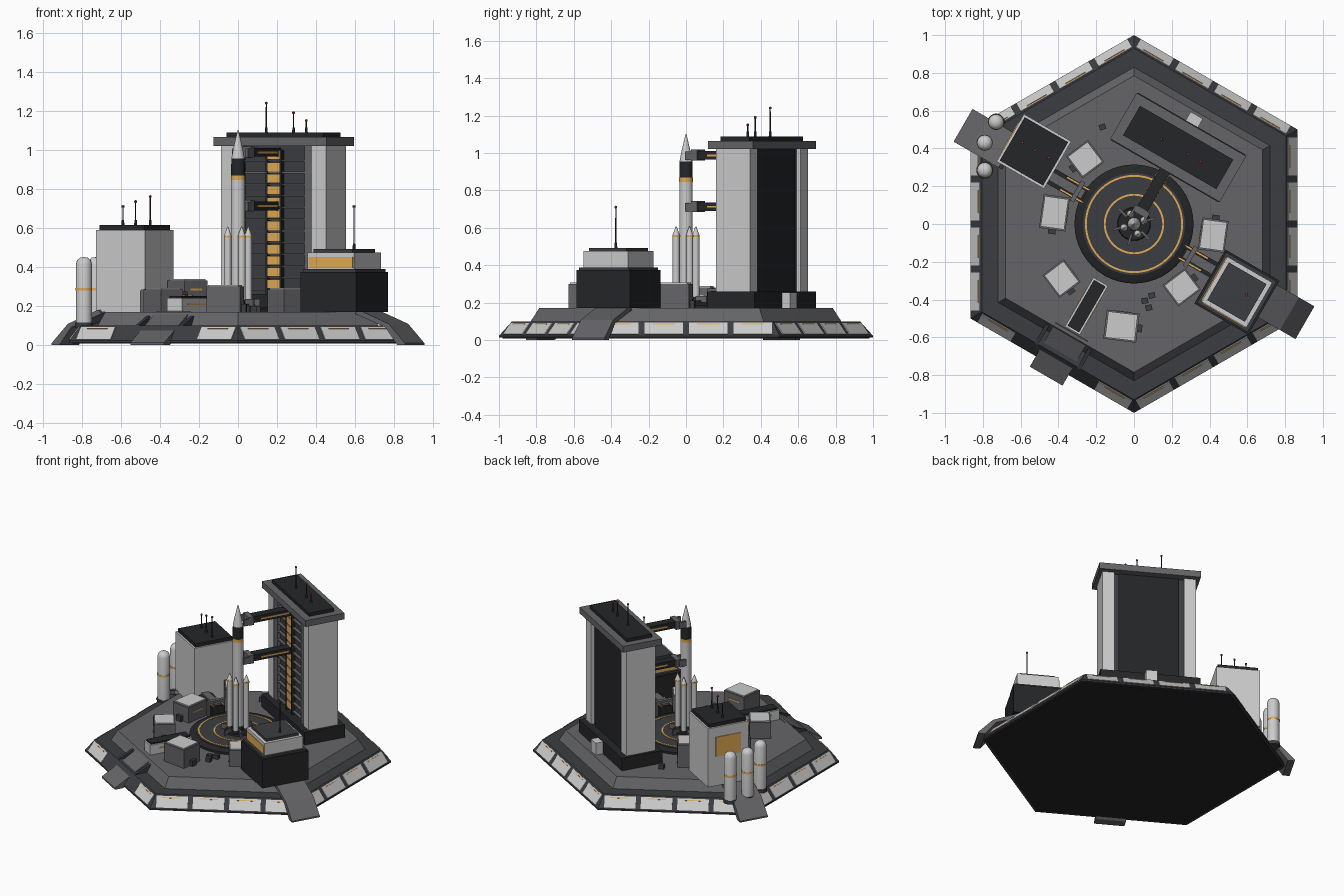
import bpy, bmesh
from math import sin, cos, pi, radians

if "Cube" in bpy.data.objects:
    bpy.data.objects.remove(bpy.data.objects["Cube"])


def material(name, r, g, b):
    m = bpy.data.materials.new(name)
    m.diffuse_color = (r, g, b, 1)
    m.use_nodes = True
    m.node_tree.nodes["Principled BSDF"].inputs["Base Color"].default_value = m.diffuse_color
    return m


LIGHT = material("light_grey", .52, .52, .51)
MID = material("mid_grey", .13, .13, .14)
DARK = material("dark_grey", .045, .047, .052)
BLACK = material("near_black", .018, .019, .021)
ORANGE = material("amber", .75, .40, .09)
RED = material("red", .5, .03, .05)


def finish(name, bm, mat, smooth=False):
    bmesh.ops.remove_doubles(bm, verts=bm.verts, dist=1e-5)
    bmesh.ops.recalc_face_normals(bm, faces=bm.faces)
    me = bpy.data.meshes.new(name)
    bm.to_mesh(me)
    bm.free()
    me.materials.append(mat)
    ob = bpy.data.objects.new(name, me)
    bpy.context.collection.objects.link(ob)
    if smooth:
        bpy.ops.object.select_all(action='DESELECT')
        ob.select_set(True)
        bpy.context.view_layer.objects.active = ob
        bpy.ops.object.shade_smooth_by_angle(angle=radians(35))
    return ob


def lathe(name, profile, mat, x=0, y=0, n=20, closed=False, smooth=True):
    """Revolve (radius, z) points; first vertex column points to +y."""
    bm = bmesh.new()
    rings = [[bm.verts.new((x + r * cos(pi / 2 + 2 * pi * i / n), y + r * sin(pi / 2 + 2 * pi * i / n), z))
              for i in range(n)] for r, z in profile]
    pairs = list(zip(rings, rings[1:])) + ([(rings[-1], rings[0])] if closed else [])
    for a, b in pairs:
        for i in range(n):
            j = (i + 1) % n
            bm.faces.new((a[i], a[j], b[j], b[i]))
    return finish(name, bm, mat, smooth)


def extrude(name, angle, profile, t, width, mat):
    """Sweep a (radial, z) outline sideways, on a ray leaving the centre at an angle."""
    a = radians(angle)
    bm = bmesh.new()
    sides = []
    for s in (t - width / 2, t + width / 2):
        sides.append([bm.verts.new((r * cos(a) - s * sin(a), r * sin(a) + s * cos(a), z)) for r, z in profile])
    n = len(profile)
    for s in sides:
        bm.faces.new(s)
    for i in range(n):
        j = (i + 1) % n
        bm.faces.new((sides[0][i], sides[0][j], sides[1][j], sides[1][i]))
    return finish(name, bm, mat)


def box(name, angle, r, t, z0, z1, dr, dt, mat):
    p = [(r - dr / 2, z0), (r + dr / 2, z0), (r + dr / 2, z1), (r - dr / 2, z1)]
    return extrude(name, angle, p, t, dt, mat)


def antenna(x, y, z0, z1):
    lathe("antenna_foot", [(0, z0), (.008, z0), (.006, z0 + .03), (0, z0 + .03)], DARK, x, y, 8)
    lathe("antenna_mast", [(0, z0), (.004, z0), (.003, z1), (0, z1)], BLACK, x, y, 6)
    lathe("antenna_lamp", [(0, z1 - .008), (.007, z1 - .004), (.007, z1 + .004), (0, z1 + .008)], RED, x, y, 8)


# Hexagonal base and raised deck
lathe("base_rim", [(0, .012), (1, .012), (1, .022), (.93, .1), (0, .1)], DARK, n=6, smooth=False)
lathe("base_floor", [(0, .008), (.98, .008), (.98, .012), (0, .012)], BLACK, n=6, smooth=False)
lathe("deck", [(0, .1), (.83, .1), (.785, .17), (0, .17)], MID, n=6, smooth=False)

# Light panels with amber strips on the sloping rim
for side in range(0, 360, 60):
    for t in (-.357, -.119, .119, .357):
        if side == 240 and abs(t) < .2:
            continue
        extrude("rim_panel", side, [(.866, .031), (.817, .094), (.812, .09), (.855, .03)], t, .205, LIGHT)
        extrude("rim_strip", side, [(.829, .084), (.826, .088), (.82, .084), (.823, .08)], t, .12, ORANGE)

# Ramps
for ang in (150, -30):
    extrude("ramp", ang, [(.75, .16), (.77, .18), (.95, .108), (1.045, .01), (1.045, 0), (1.0, 0), (.93, .09)], 0, .2, MID)
extrude("front_ramp", 240, [(.65, .15), (.66, .173), (.93, .012), (.93, 0), (.87, 0)], 0, .2, MID)
for t in (-.13, .13):
    extrude("front_ramp_curb", 240, [(.69, .1), (.69, .15), (.81, .1)], t, .02, DARK)

# Launch pad with amber rings
lathe("launch_pad", [(0, .17), (.315, .17), (.315, .185), (.3, .195), (0, .195)], BLACK, n=48)
lathe("pad_plate", [(0, .19), (.27, .19), (.27, .199), (0, .199)], DARK, n=48)
for r in (.255, .155):
    lathe("pad_ring", [(r - .005, .196), (r + .005, .196), (r + .005, .202), (r - .005, .202)], ORANGE, n=48, closed=True)
lathe("launch_mount", [(0, .195), (.09, .195), (.085, .21), (0, .21)], BLACK, n=24)
for k in range(6):
    box("hold_down_arm", 60 * k + 15, .085, 0, .2, .235, .06, .012, MID)

# Rocket core
lathe("rocket_nozzle", [(0, .205), (.034, .205), (.02, .25), (0, .25)], BLACK)
lathe("rocket_body", [(0, .24), (.036, .24), (.036, .85), (0, .85)], LIGHT)
lathe("rocket_amber_band", [(0, .845), (.037, .845), (.037, .868), (0, .868)], ORANGE)
lathe("rocket_dark_stage", [(0, .868), (.036, .868), (.034, .955), (0, .955)], BLACK)
lathe("rocket_nose", [(0, .955), (.034, .955), (.025, 1.005), (.005, 1.09), (0, 1.105)], LIGHT)

# Four strap-on boosters
for k in range(4):
    a = radians(20 + 90 * k)
    x, y = .056 * cos(a), .056 * sin(a)
    lathe("booster_nozzle", [(0, .205), (.02, .205), (.012, .24), (0, .24)], BLACK, x, y, 12)
    lathe("booster_body", [(0, .23), (.019, .23), (.019, .555), (0, .555)], LIGHT, x, y, 14)
    lathe("booster_band", [(0, .55), (.02, .55), (.02, .562), (0, .562)], ORANGE, x, y, 14)
    lathe("booster_nose", [(0, .562), (.019, .562), (.003, .605), (0, .608)], LIGHT, x, y, 14)

# Assembly tower
R = .468
box("tower_plinth", 60, R, 0, .17, .26, .29, .66, BLACK)
box("tower_core", 60, R, 0, .26, 1.02, .16, .6, DARK)
for s in (-1, 1):
    box("tower_end_wall", 60, R, s * .27, .26, 1.02, .21, .08, LIGHT)
    box("tower_door_frame", 60, R - .08, s * .205, .26, 1.02, .04, .05, MID)
box("tower_back_panel", 60, R + .08, 0, .26, 1.02, .02, .4, BLACK)
box("tower_roof", 60, R, 0, 1.02, 1.065, .28, .67, MID)
box("tower_roof_slab", 60, R, 0, 1.065, 1.088, .18, .57, BLACK)
for k in range(12):
    z = .28 + .06 * k
    box("tower_floor_slat", 60, R - .085, 0, z, z + .008, .03, .37, MID)
    box("tower_amber_window", 60, R - .088, 0, z + .01, z + .056, .03, .07, ORANGE)
for s in (-1, 1):
    box("tower_window_rail", 60, R - .09, s * .042, .26, 1.0, .03, .012, BLACK)
box("tower_rear_unit", 60, .635, 0, .17, .255, .06, .075, LIGHT)

# Swing arms between tower and rocket
for z in (.965, .69):
    box("swing_arm", 60, .23, 0, z, z + .045, .34, .06, BLACK)
    for s in (-1, 1):
        box("swing_arm_stripe", 60, .25, s * .031, z + .017, z + .027, .2, .004, ORANGE)
        box("swing_arm_claw", 60, .045, s * .04, z - .003, z + .043, .05, .014, MID)
    box("swing_arm_head", 60, .075, 0, z - .006, z + .052, .035, .09, MID)
for x, y, z in ((.145, .45, 1.24), (.285, .37, 1.19), (.35, .33, 1.15)):
    antenna(x, y, 1.085, z)

# Light block with tanks, on the left
box("left_block", 150, .651, -.068, .17, .59, .29, .29, LIGHT)
box("left_block_roof", 150, .651, -.068, .59, .615, .265, .265, BLACK)
box("left_block_window", 150, .797, -.068, .38, .52, .008, .18, ORANGE)
for x, y, z in ((-.59, .43, .71), (-.525, .39, .735), (-.45, .35, .76)):
    antenna(x, y, .61, z)
for x, y in ((-.73, .54), (-.79, .43), (-.79, .285)):
    lathe("tank_foot", [(0, .09), (.045, .09), (.045, .115), (0, .115)], DARK, x, y)
    lathe("tank", [(0, .1), (.041, .1), (.041, .415), (.035, .435), (.02, .447), (0, .45)], LIGHT, x, y)
    lathe("tank_band", [(0, .28), (.0425, .28), (.0425, .293), (0, .293)], ORANGE, x, y)

# Control building on the right
box("control_base", -30, .652, -.04, .17, .375, .33, .33, BLACK)
box("control_base_cap", -30, .652, -.04, .375, .388, .31, .31, DARK)
box("control_room", -30, .652, -.04, .388, .475, .275, .275, LIGHT)
box("control_window", -30, .652, -.177, .395, .452, .26, .01, ORANGE)
box("control_window_inner", -30, .514, -.04, .395, .452, .01, .26, ORANGE)
box("control_roof", -30, .652, -.04, .475, .492, .23, .23, DARK)
antenna(.595, -.375, .49, .71)

# Covered walkways from the pad to both buildings
for ang in (150, -30):
    box("walkway", ang, .41, 0, .17, .25, .22, .09, BLACK)
    box("walkway_roof", ang, .41, 0, .25, .262, .2, .05, MID)
    box("walkway_mouth", ang, .345, 0, .17, .275, .025, .12, MID)
    for s in (-1, 1):
        box("walkway_stripe", ang, .36, s * .037, .25, .256, .14, .008, ORANGE)

# Service huts around the pad: angle, distance, radial size, width, top
for ang, r, dr, dt, top in ((127, .43, .145, .145, .33), (172, .425, .14, .18, .28), (217, .48, .14, .15, .285),
                            (263, .545, .155, .175, .3), (307, .42, .14, .15, .285), (352, .424, .14, .17, .3)):
    box("hut", ang, r, 0, .17, top, dr, dt, MID)
    box("hut_lid", ang, r, 0, top, top + .008, dr * .9, dt * .9, LIGHT)
    box("hut_stripe", ang, r - dr / 2, 0, top - .05, top - .04, .006, dt * .5, ORANGE)
    box("hut_vent", ang, r, dt / 2 + .01, .17, .21, .04, .025, DARK)

# Long low shed facing the front ramp, and loose crates
box("long_shed", 240, .502, 0, .17, .24, .3, .09, LIGHT)
box("long_shed_roof", 240, .502, 0, .24, .25, .28, .07, BLACK)
for s in (-1, 1):
    box("long_shed_stripe", 240, .502, s * .045, .205, .213, .18, .006, ORANGE)
for ang, r in ((278, .41), (280, .45), (284, .39), (108, .54)):
    box("crate", ang, r, 0, .17, .2, .03, .035, DARK)
